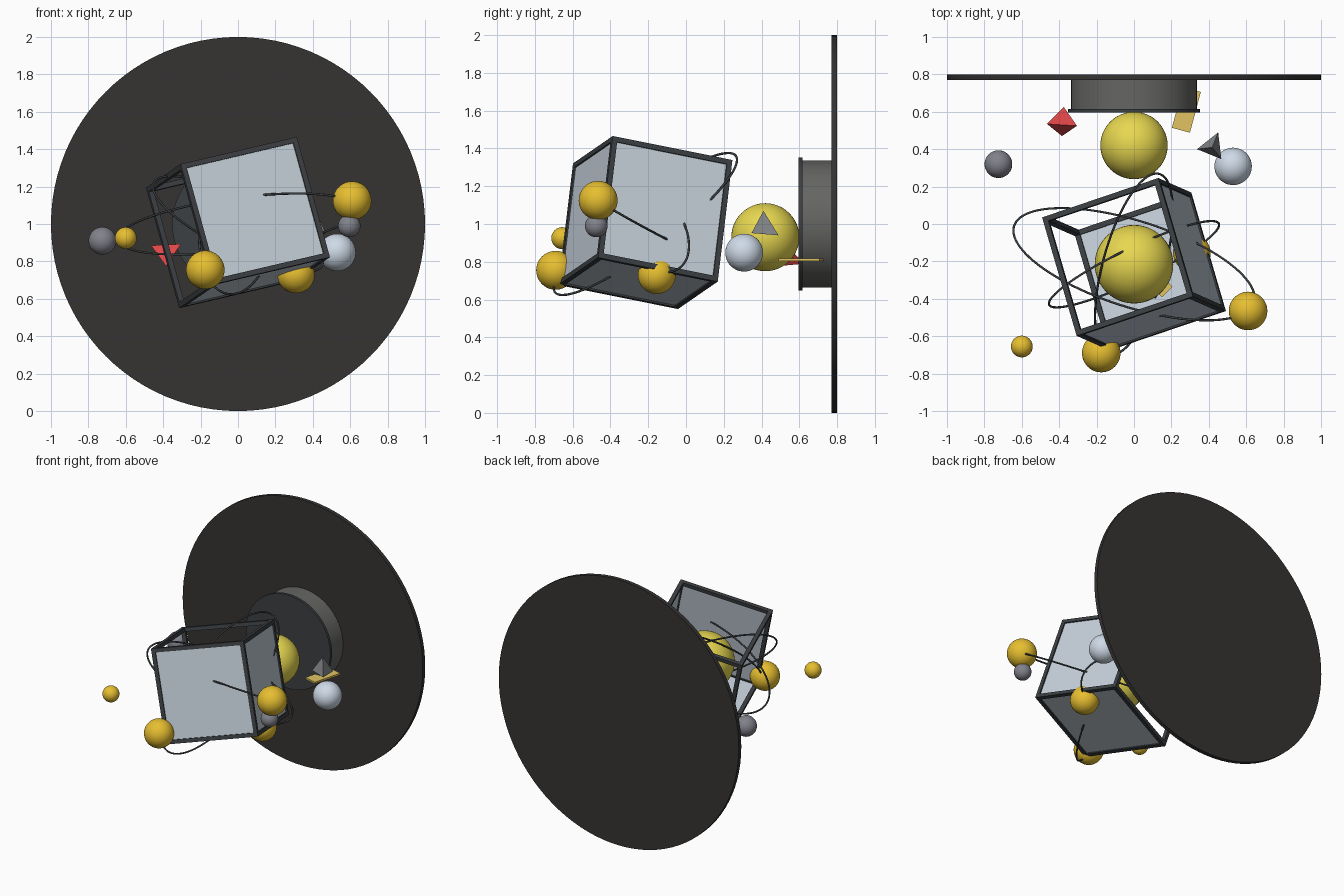
import bpy, bmesh, math
from mathutils import Vector, Matrix

if "Cube" in bpy.data.objects:
    bpy.data.objects.remove(bpy.data.objects["Cube"])


def mat(name, rgb):
    m = bpy.data.materials.new(name)
    m.diffuse_color = (*rgb, 1)
    m.use_nodes = True
    m.node_tree.nodes["Principled BSDF"].inputs["Base Color"].default_value = m.diffuse_color
    return m


DARK = mat("charcoal", (0.035, 0.033, 0.032))
FRAME = mat("dark_steel", (0.045, 0.05, 0.055))
DRUM = mat("drum_grey", (0.13, 0.13, 0.125))
PANEL = mat("pale_blue_grey", (0.56, 0.63, 0.70))
YELLOW = mat("yellow", (0.80, 0.68, 0.08))
GOLD = mat("gold", (0.80, 0.52, 0.03))
GREY = mat("grey", (0.22, 0.22, 0.26))
ICE = mat("ice_blue", (0.62, 0.70, 0.80))
RED = mat("red", (0.75, 0.06, 0.06))
STONE = mat("stone", (0.22, 0.23, 0.24))
BRASS = mat("brass", (0.75, 0.55, 0.12))


def make(name, bm, material, matrix=Matrix()):
    bmesh.ops.recalc_face_normals(bm, faces=bm.faces)
    me = bpy.data.meshes.new(name)
    bm.to_mesh(me)
    bm.free()
    ob = bpy.data.objects.new(name, me)
    bpy.context.collection.objects.link(ob)
    ob.matrix_world = matrix
    me.materials.append(material)
    return ob


def ball(name, loc, r, material):
    bm = bmesh.new()
    bmesh.ops.create_uvsphere(bm, u_segments=48, v_segments=24, radius=r)
    for f in bm.faces:
        f.smooth = True
    make(name, bm, material, Matrix.Translation(loc))


def drum(name, r, y0, y1, material, z=1.0):
    bm = bmesh.new()
    bmesh.ops.create_cone(bm, cap_ends=True, segments=96, radius1=r, radius2=r, depth=y1 - y0)
    for f in bm.faces:
        f.smooth = len(f.verts) == 4
    for e in bm.edges:
        e.smooth = all(len(f.verts) == 4 for f in e.link_faces)
    make(name, bm, material,
         Matrix.Translation((0, (y0 + y1) / 2, z)) @ Matrix.Rotation(math.pi / 2, 4, 'X'))


def box(name, size, material, matrix):
    bm = bmesh.new()
    bmesh.ops.create_cube(bm, size=1)
    bmesh.ops.scale(bm, vec=size, verts=bm.verts)
    return make(name, bm, material, matrix)


def tetra(name, pts, material):
    bm = bmesh.new()
    for p in pts:
        bm.verts.new(p)
    bmesh.ops.convex_hull(bm, input=bm.verts)
    make(name, bm, material)


def ring(name, centre, a, b):
    # Elliptical wire from two conjugate half-axes
    cu = bpy.data.curves.new(name, 'CURVE')
    cu.dimensions = '3D'
    cu.bevel_depth = 0.006
    cu.bevel_resolution = 2
    n = 96
    sp = cu.splines.new('POLY')
    sp.points.add(n - 1)
    sp.use_cyclic_u = True
    for i, p in enumerate(sp.points):
        t = math.tau * i / n
        p.co = (*(centre + math.cos(t) * Vector(a) + math.sin(t) * Vector(b)), 1)
    ob = bpy.data.objects.new(name, cu)
    bpy.context.collection.objects.link(ob)
    cu.materials.append(FRAME)


# Back disc and its mounting drum
drum("back_disc", 1.0, 0.77, 0.80, DARK)
drum("mount_drum", 0.336, 0.60, 0.775, DRUM)
drum("mount_rim", 0.352, 0.596, 0.616, FRAME)

# Tilted cube frame
u = Vector((0.62, 0.21, 0.145)).normalized()
w = Vector((-0.17, 0.08, 0.645))
w = (w - u * w.dot(u)).normalized()
v = w.cross(u)
cube = Matrix.Translation((0, -0.215, 1.008)) @ Matrix((u, v, w)).transposed().to_4x4()
H, T = 0.322, 0.028
for axis in range(3):
    for s in (-1, 1):
        for t in (-1, 1):
            pos, size = Vector((0, 0, 0)), [T, T, T]
            pos[(axis + 1) % 3], pos[(axis + 2) % 3] = s * H, t * H
            size[axis] = 2 * H + T
            box("frame_bar", size, FRAME, cube @ Matrix.Translation(pos))

# Three closed sides: right, front, bottom
for name, axis, s in (("right_panel", 0, 1), ("front_panel", 1, -1), ("bottom_panel", 2, -1)):
    pos, size = Vector((0, 0, 0)), [2 * H] * 3
    pos[axis], size[axis] = s * H, 0.01
    box(name, size, PANEL, cube @ Matrix.Translation(pos))

# Large spheres and orbit wires
core = Vector((0, -0.215, 1.0))
ball("core_sphere", core, 0.21, YELLOW)
ball("rear_sphere", (0, 0.42, 0.93), 0.18, YELLOW)
ring("wide_orbit", core, (0.645, -0.18, 0.08), (0, -0.24, 0.142))
ring("low_orbit", core, (0.455, 0.21, -0.2), (0, 0.096, 0.16))
ring("steep_orbit", core, (0.12, 0.485, 0.34), (0.17, 0, -0.16))

# Floating balls
for name, loc, r, m in (
    ("gold_ball_right", (0.61, -0.465, 1.125), 0.103, GOLD),
    ("gold_ball_front", (-0.175, -0.69, 0.755), 0.103, GOLD),
    ("gold_ball_low", (0.31, -0.155, 0.73), 0.10, GOLD),
    ("gold_ball_small", (-0.60, -0.655, 0.925), 0.058, GOLD),
    ("grey_ball_small", (0.595, -0.475, 0.99), 0.06, GREY),
    ("grey_ball_left", (-0.725, 0.32, 0.91), 0.074, GREY),
    ("ice_ball", (0.53, 0.308, 0.848), 0.10, ICE),
):
    ball(name, loc, r, m)

# Tetrahedra
tetra("red_tetrahedron", [(-0.465, 0.535, 0.885), (-0.305, 0.525, 0.893),
                          (-0.385, 0.47, 0.775), (-0.375, 0.625, 0.79)], RED)
tetra("grey_tetrahedron", [(0.337, 0.40, 0.95), (0.45, 0.49, 0.94),
                           (0.467, 0.347, 0.952), (0.418, 0.41, 1.07)], STONE)

# Thin plates
for name, loc, size, turn in (
    ("rear_plate", (0.28, 0.61, 0.81), (0.10, 0.225, 0.014), -15),
    ("inner_plate", (0.125, -0.31, 0.78), (0.08, 0.15, 0.012), 45),
):
    box(name, size, BRASS, Matrix.Translation(loc) @ Matrix.Rotation(math.radians(turn), 4, 'Z'))
